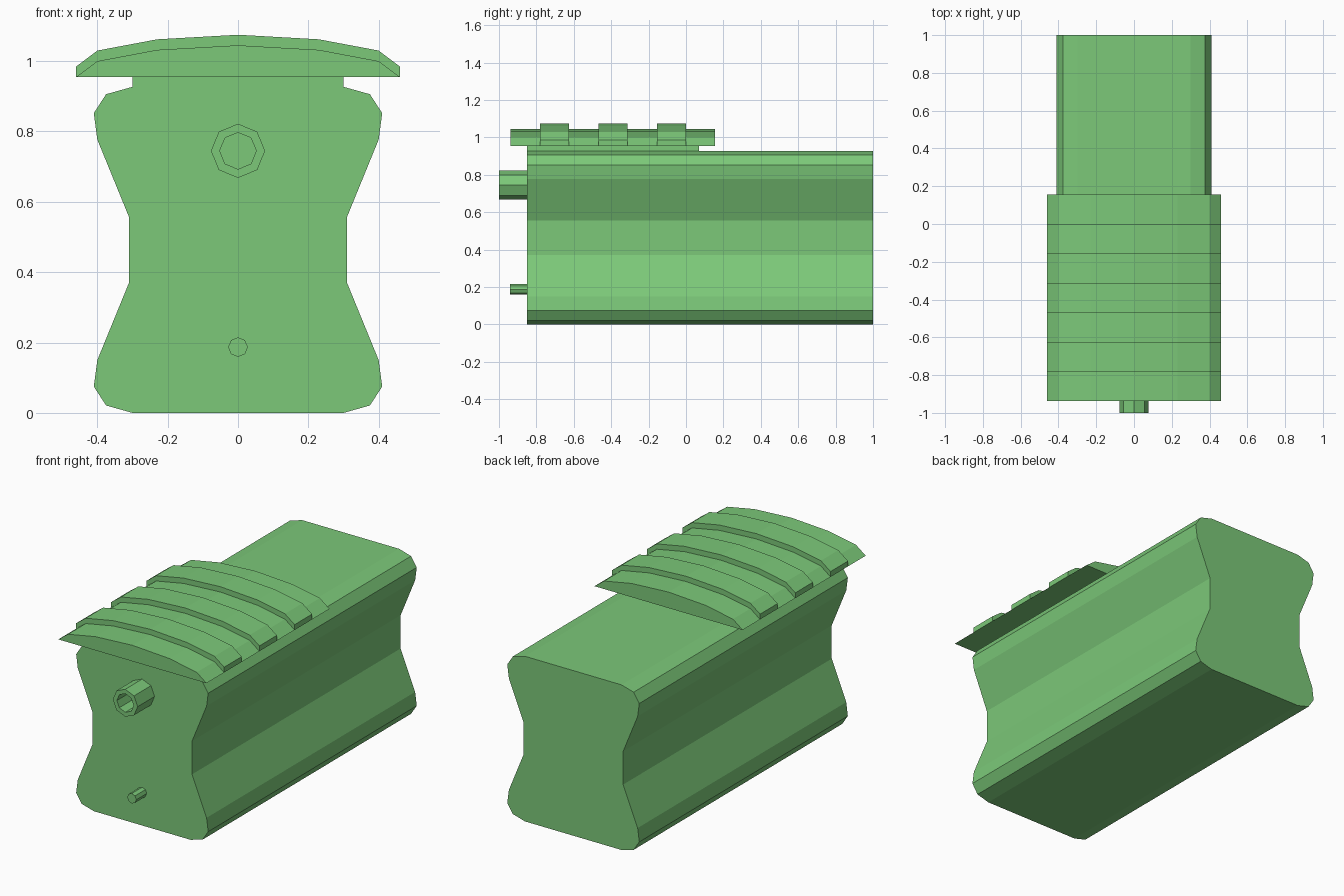
import bpy, bmesh
from math import cos, sin, pi

if "Cube" in bpy.data.objects:
    bpy.data.objects.remove(bpy.data.objects["Cube"])

green = bpy.data.materials.new("green")
green.diffuse_color = (0.2, 0.58, 0.19, 1)
green.use_nodes = True
green.node_tree.nodes["Principled BSDF"].inputs["Base Color"].default_value = green.diffuse_color


def loft(name, stations, close_ends=True):
    """Skin a list of (y, ring of (x, z) points) along y."""
    bm = bmesh.new()
    rings = [[bm.verts.new((x, y, z)) for x, z in ring] for y, ring in stations]
    n = len(rings[0])
    for a, b in zip(rings, rings[1:]):
        for i in range(n):
            j = (i + 1) % n
            bm.faces.new((a[i], a[j], b[j], b[i]))
    if close_ends:
        bm.faces.new(rings[0])
        bm.faces.new(rings[-1])
    bmesh.ops.remove_doubles(bm, verts=bm.verts[:], dist=1e-5)
    bmesh.ops.recalc_face_normals(bm, faces=bm.faces[:])
    mesh = bpy.data.meshes.new(name)
    bm.to_mesh(mesh)
    bm.free()
    mesh.materials.append(green)
    obj = bpy.data.objects.new(name, mesh)
    bpy.context.collection.objects.link(obj)
    return obj


def mirrored(half):
    return half + [(-x, z) for x, z in reversed(half)]


def octagon(radius, z):
    return [(radius * cos(i * pi / 4), z + radius * sin(i * pi / 4)) for i in range(8)]


FRONT, BACK = -0.85, 1.0

# Waisted housing, symmetric about mid height
lower = [(0.30, 0.0), (0.375, 0.021), (0.41, 0.075), (0.40, 0.15), (0.31, 0.37)]
upper = [(x, 0.927 - z) for x, z in reversed(lower)]
body = mirrored(lower + upper)
loft("housing", [(FRONT, body), (BACK, body)])

# Neck plate below the rail
neck = mirrored([(0.30, 0.92), (0.30, 0.955)])
loft("rail_neck", [(FRONT, neck), (0.07, neck)])

# Arched rail: thin grooves alternating with raised ribs
arch = [(0.40, 1.0), (0.23, 1.032), (0.0, 1.045)]


def rail_ring(lift):
    half = [(0.46, 0.955), (0.46, 0.955 + lift)] + [(x, z + lift) for x, z in arch]
    return half + [(-x, z) for x, z in reversed(half[:-1])]


low, high = rail_ring(0.0), rail_ring(0.03)
stations = [(-0.937, low)]
for k in range(3):
    y0 = -0.78 + 0.3125 * k
    y1 = y0 + 0.155
    stations += [(y0, low), (y0, high), (y1, high), (y1, low)]
stations.append((0.155, low))
loft("top_rail", stations)

# Hollow muzzle with a closed bore, and the small guide pin
outer, inner = octagon(0.077, 0.745), octagon(0.052, 0.745)
loft("muzzle", [(FRONT, outer), (-1.0, outer), (-1.0, inner), (FRONT - 0.002, inner)])
pin = octagon(0.028, 0.187)
loft("guide_pin", [(FRONT, pin), (-0.942, pin)])
